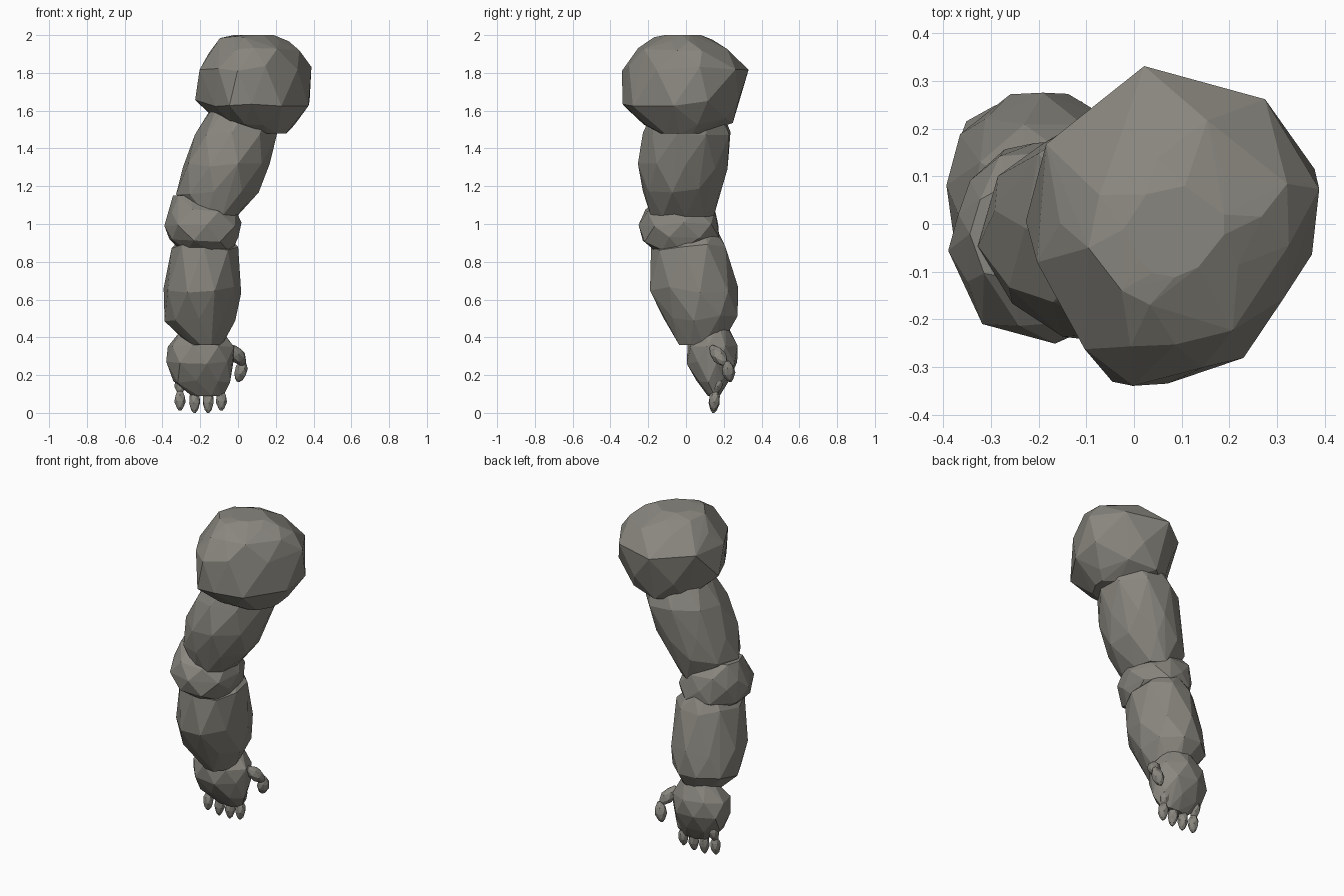
import bpy, bmesh, math, random
from mathutils import Vector

if "Cube" in bpy.data.objects:
    bpy.data.objects.remove(bpy.data.objects["Cube"])

stone = bpy.data.materials.new("grey stone")
stone.diffuse_color = (0.25, 0.24, 0.21, 1)
stone.use_nodes = True
stone.node_tree.nodes["Principled BSDF"].inputs["Base Color"].default_value = stone.diffuse_color


def hull(name, points):
    """Flat-faced convex rock around a cloud of points."""
    bm = bmesh.new()
    for p in points:
        bm.verts.new(p)
    res = bmesh.ops.convex_hull(bm, input=bm.verts[:])
    loose = {g for g in res["geom_interior"] + res["geom_unused"]
             if isinstance(g, bmesh.types.BMVert)}
    bmesh.ops.delete(bm, geom=list(loose), context="VERTS")
    bmesh.ops.recalc_face_normals(bm, faces=bm.faces[:])
    me = bpy.data.meshes.new(name)
    bm.to_mesh(me)
    bm.free()
    me.materials.append(stone)
    ob = bpy.data.objects.new(name, me)
    bpy.context.collection.objects.link(ob)
    return ob


def circle(n, turn=0.0):
    return [(math.cos(turn + 2 * math.pi * i / n), math.sin(turn + 2 * math.pi * i / n))
            for i in range(n)]


def rock(name, rings, outline, seed, jitter=0.018):
    """Rings are (z, x min, x max, y min, y max); every other ring is staggered."""
    rnd = random.Random(seed)
    pts = []
    for k, (z, x0, x1, y0, y1) in enumerate(rings):
        n = len(outline)
        ring = outline
        if k % 2:
            ring = [((outline[i][0] + outline[(i + 1) % n][0]) / 2,
                     (outline[i][1] + outline[(i + 1) % n][1]) / 2) for i in range(n)]
        # stretch the ring so that it fills its extents exactly
        us, vs = [p[0] for p in ring], [p[1] for p in ring]
        for u, v in ring:
            fu = (u - min(us)) / (max(us) - min(us))
            fv = (v - min(vs)) / (max(vs) - min(vs))
            pts.append((x0 + fu * (x1 - x0) + rnd.uniform(-jitter, jitter) * 0.4,
                        y0 + fv * (y1 - y0) + rnd.uniform(-jitter, jitter) * 0.4,
                        z + rnd.uniform(-jitter, jitter) * (0 < k < len(rings) - 1)))
    return hull(name, pts)


def pebble(name, a, b, radius, turn=0.0):
    """Small pointed finger stone running from a to b."""
    a, b = Vector(a), Vector(b)
    q = (b - a).to_track_quat("Z", "Y")
    length = (b - a).length
    pts = []
    for k, (t, r) in enumerate([(0, .35), (.3, .92), (.6, 1), (.88, .6), (1, .2)]):
        for u, v in circle(6, turn + k * math.pi / 6):
            pts.append(a + q @ Vector((u * r * radius, v * r * radius, t * length)))
    return hull(name, pts)


# shoulder boulder
rock("shoulder", [
    (2.00, -0.02, 0.19, -0.11, 0.08),
    (1.975, -0.09, 0.265, -0.17, 0.14),
    (1.92, -0.15, 0.32, -0.26, 0.22),
    (1.82, -0.20, 0.388, -0.335, 0.335),
    (1.64, -0.225, 0.375, -0.33, 0.285),
    (1.54, -0.11, 0.30, -0.225, 0.25),
    (1.48, 0.08, 0.25, -0.13, 0.09)],
    [(-1, .09), (-.5, .81), (.27, 1), (1, .43), (1, -.13),
     (.51, -.82), (0, -1), (-.38, -.98), (-.63, -.59)], 7)

# upper arm, leaning outward on the way down
rock("upper_arm", [
    (1.68, -0.10, 0.21, -0.14, 0.16),
    (1.48, -0.235, 0.21, -0.225, 0.235),
    (1.31, -0.285, 0.17, -0.255, 0.215),
    (1.17, -0.323, 0.105, -0.235, 0.19),
    (1.04, -0.24, 0.00, -0.185, 0.14)],
    circle(9, 0.1), 5)

# elbow stone
rock("elbow", [
    (1.15, -0.34, -0.18, -0.12, 0.09),
    (1.07, -0.37, -0.02, -0.215, 0.155),
    (1.00, -0.39, 0.024, -0.25, 0.175),
    (0.92, -0.36, 0.002, -0.23, 0.18),
    (0.862, -0.31, -0.03, -0.17, 0.08)],
    circle(8, 0.1), 8)

# forearm
rock("forearm", [
    (0.96, -0.27, -0.08, 0.00, 0.17),
    (0.88, -0.355, 0.005, -0.19, 0.21),
    (0.65, -0.388, 0.01, -0.185, 0.278),
    (0.50, -0.386, -0.02, -0.115, 0.278),
    (0.36, -0.25, -0.09, -0.03, 0.18)],
    circle(9, 0.15), 11)

# hand
rock("hand", [
    (0.46, -0.28, -0.10, 0.10, 0.22),
    (0.36, -0.375, -0.025, 0.005, 0.268),
    (0.27, -0.38, -0.028, 0.00, 0.275),
    (0.17, -0.34, -0.04, 0.05, 0.23),
    (0.09, -0.25, -0.075, 0.115, 0.18)],
    circle(8, 0.2), 14, 0.012)

# four fingers, each a knuckle stone and a tip stone
for i, x in enumerate((-0.307, -0.23, -0.158, -0.088)):
    low = 0.0 if i in (1, 2) else 0.012
    pebble(f"finger_knuckle_{i + 1}", (x, 0.18, 0.20), (x, 0.15, 0.10), 0.03, i)
    pebble(f"finger_tip_{i + 1}", (x, 0.155, 0.125), (x, 0.145, low), 0.03, i * 0.7)

# thumb
pebble("thumb_base", (-0.03, 0.135, 0.35), (0.03, 0.21, 0.255), 0.038)
pebble("thumb_tip", (0.03, 0.215, 0.275), (0.0, 0.235, 0.165), 0.035, 0.5)
